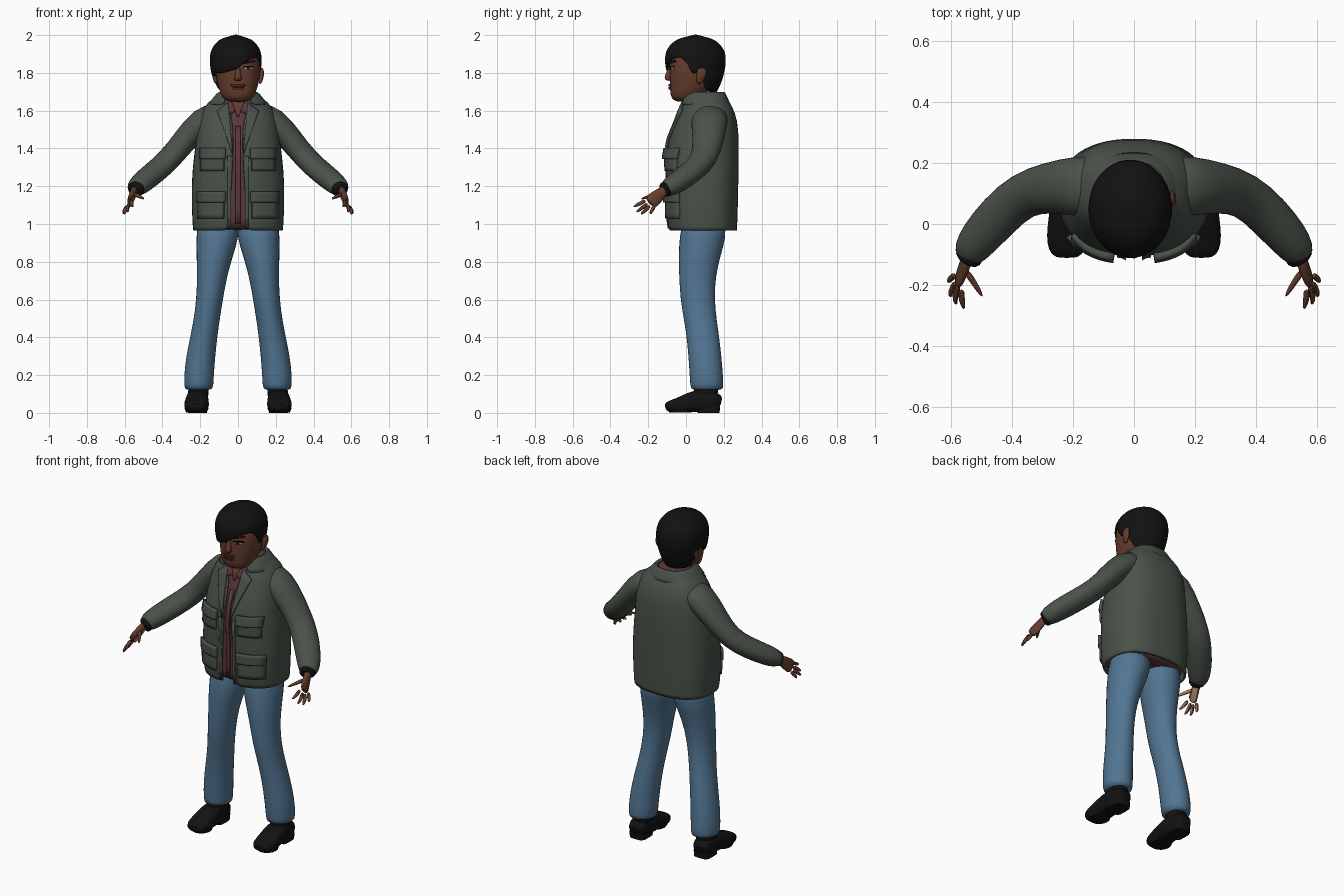
import bpy, bmesh, math
from mathutils import Vector

if "Cube" in bpy.data.objects:
    bpy.data.objects.remove(bpy.data.objects["Cube"], do_unlink=True)


def material(name, r, g, b):
    m = bpy.data.materials.new(name)
    m.use_nodes = True
    m.diffuse_color = (r, g, b, 1)
    bsdf = m.node_tree.nodes["Principled BSDF"]
    bsdf.inputs["Base Color"].default_value = (r, g, b, 1)
    bsdf.inputs["Roughness"].default_value = 0.9
    return m


JACKET = material("olive grey cloth", .068, .085, .067)
SHIRT = material("dusty red cloth", .105, .038, .047)
DENIM = material("blue denim", .085, .18, .29)
SKIN = material("brown skin", .13, .046, .025)
PALM = material("light palm", .42, .23, .13)
LIP = material("dark lip", .075, .025, .017)
BLACK = material("black", .006, .006, .006)
EYE = material("eye white", .3, .27, .25)


def finish(name, verts, faces, mat, mirror=False, thick=0, subsurf=1, fix=True):
    """Make an object, with optional mirroring, smoothing and cloth thickness."""
    mesh = bpy.data.meshes.new(name)
    mesh.from_pydata(verts, [], faces)
    mesh.materials.append(mat)
    if fix:
        bm = bmesh.new()
        bm.from_mesh(mesh)
        bmesh.ops.recalc_face_normals(bm, faces=bm.faces)
        bm.to_mesh(mesh)
        bm.free()
    ob = bpy.data.objects.new(name, mesh)
    bpy.context.collection.objects.link(ob)
    if mirror:
        ob.modifiers.new("Mirror", 'MIRROR').use_mirror_merge = False
    if subsurf:
        ob.modifiers.new("Smooth", 'SUBSURF').levels = subsurf
        ob.modifiers["Smooth"].render_levels = subsurf
    if thick:
        s = ob.modifiers.new("Thickness", 'SOLIDIFY')
        s.thickness, s.offset = thick, -1
    bpy.ops.object.select_all(action='DESELECT')
    ob.select_set(True)
    bpy.context.view_layer.objects.active = ob
    bpy.ops.object.shade_smooth_by_angle(angle=math.radians(60))
    return ob


def power(c, e):
    return math.copysign(abs(c) ** (2 / e), c)


def loft(name, sections, mat, ref=None, n=16, e=2, **kw):
    """Skin over sections (x, y, z, ru, rv): flat rings, or rings across the path if ref is set."""
    pts = [Vector(s[:3]) for s in sections]
    verts = []
    for i, s in enumerate(sections):
        u, v = Vector((1, 0, 0)), Vector((0, 1, 0))
        if ref:
            t = (pts[min(i + 1, len(pts) - 1)] - pts[max(i - 1, 0)]).normalized()
            u = (Vector(ref) - t * t.dot(Vector(ref))).normalized()
            v = t.cross(u)
        for k in range(n):
            a = math.tau * k / n
            verts.append(pts[i] + u * s[3] * power(math.cos(a), e) + v * s[4] * power(math.sin(a), e))
    m = len(sections)
    faces = [(j * n + k, j * n + (k + 1) % n, (j + 1) * n + (k + 1) % n, (j + 1) * n + k)
             for j in range(m - 1) for k in range(n)]
    faces += [tuple(range(n)), tuple(range((m - 1) * n, m * n))]
    return finish(name, verts, faces, mat, **kw)


E = 2.5


def wrap(name, profile, mat, n=28, **kw):
    """Garment shell open at the front; profile rows are (z, y, rx, ry, half gap)."""
    verts = []
    for z, y, rx, ry, gap in profile:
        a = math.acos((gap / rx) ** (E / 2))
        for k in range(n + 1):
            t = -a + (math.pi + 2 * a) * k / n
            verts.append((rx * power(math.cos(t), E), y + ry * power(math.sin(t), E), z))
    w = n + 1
    faces = [(j * w + k, j * w + k + 1, (j + 1) * w + k + 1, (j + 1) * w + k)
             for j in range(len(profile) - 1) for k in range(n)]
    return finish(name, verts, faces, mat, fix=False, **kw)


def front_y(profile, x, z, e):
    """Depth of the front surface of a profile at x, z."""
    for p, q in zip(profile, profile[1:]):
        if z <= q[0]:
            break
    f = max(0, min(1, (z - p[0]) / (q[0] - p[0])))
    y, rx, ry = (p[i] + (q[i] - p[i]) * f for i in (1, 2, 3))
    return y - ry * max(0, 1 - min(1, abs(x) / rx) ** e) ** (1 / e)


def patch(name, profile, corners, mat, lift, thick, e=E, n=6, mirror=True):
    """Plate that follows a front surface; corners are four (x, z) points."""
    a, b, c, d = (Vector(p) for p in corners)
    verts = []
    for j in range(n + 1):
        for k in range(n + 1):
            p = a.lerp(b, k / n).lerp(d.lerp(c, k / n), j / n)
            verts.append((p.x, front_y(profile, p.x, p.y, e) - lift, p.y))
    w = n + 1
    faces = [(j * w + k, j * w + k + 1, (j + 1) * w + k + 1, (j + 1) * w + k)
             for j in range(n) for k in range(n)]
    ob = finish(name, verts, faces, mat, mirror=mirror, subsurf=0, fix=False)
    if ob.data.polygons[0].normal.y > 0:
        ob.data.flip_normals()
    s = ob.modifiers.new("Thickness", 'SOLIDIFY')
    s.thickness, s.offset = thick, -1
    return ob


def box(x0, x1, z0, z1):
    return (x0, z0), (x1, z0), (x1, z1), (x0, z1)


# Jacket body, with the shirt inside it
body = [(.965, .09, .238, .18, .05), (1.0, .085, .243, .188, .047), (1.2, .088, .25, .19, .036),
        (1.35, .085, .236, .195, .027), (1.45, .094, .222, .187, .025), (1.55, .11, .212, .163, .03),
        (1.62, .11, .185, .138, .05), (1.665, .105, .135, .112, .065), (1.69, .1, .1, .095, .07)]
wrap("jacket_body", body, JACKET, thick=.012)
wrap("jacket_collar", [(1.635, .1, .158, .136, .075), (1.675, .1, .128, .118, .068),
                       (1.705, .1, .1, .104, .065), (1.69, .1, .088, .09, .065)], JACKET, thick=.008)
loft("shirt", [(0, y, z, rx * .92, ry * .92) for z, y, rx, ry, g in body], SHIRT, n=24, e=E)
patch("shirt_placket", body, box(-.012, .012, 1.0, 1.52), SHIRT, -.006, .008, mirror=False)
patch("shirt_collar", body, ((.012, 1.6), (.055, 1.58), (.075, 1.67), (.05, 1.68)), SHIRT, .004, .012)
patch("bare_chest", body, ((-.004, 1.57), (.004, 1.57), (.045, 1.68), (-.045, 1.68)), SKIN, -.004, .008,
      mirror=False)
patch("lapel", body, ((.026, 1.36), (.075, 1.5), (.112, 1.6), (.052, 1.645)), JACKET, .012, .014)
patch("jacket_front_edge", body, box(.037, .055, .975, 1.36), JACKET, .004, .012)

# Pockets and their flaps
for label, z0, z1, x1 in (("chest", 1.28, 1.39, .2), ("lower", 1.03, 1.16, .215)):
    patch(label + "_pocket", body, box(.075, x1, z0, z1), JACKET, .012, .02)
    patch(label + "_pocket_flap", body, box(.068, x1 + .006, z1 - .045, z1 + .012), JACKET, .022, .024)

# Sleeves with dark cuffs
loft("sleeve", [(.1, .125, 1.575, .075, .1), (.19, .125, 1.55, .078, .1), (.285, .118, 1.44, .066, .085),
                (.365, .098, 1.34, .062, .076), (.44, .03, 1.275, .06, .075), (.51, -.05, 1.218, .058, .068),
                (.538, -.092, 1.192, .05, .057), (.544, -.112, 1.18, .036, .042)],
     JACKET, ref=(0, 0, 1), mirror=True)
loft("dark_cuff", [(.53, -.085, 1.195, .045, .05), (.545, -.118, 1.18, .043, .047),
                   (.548, -.122, 1.178, .03, .03)], BLACK, ref=(0, 0, 1), mirror=True)

# Hands: palm, four fingers and thumb, lighter on the inner side
hand = [loft("palm", [(.545, -.1, 1.19, .02, .025), (.552, -.13, 1.165, .02, .03),
                      (.566, -.165, 1.135, .018, .042), (.578, -.195, 1.105, .013, .042)],
             SKIN, ref=(1, 0, 0), n=10, mirror=True)]
fingers = {"index": ((.565, -.212, 1.125), (.565, -.25, 1.105), (.556, -.28, 1.09)),
           "middle": ((.575, -.2, 1.11), (.588, -.24, 1.08), (.582, -.265, 1.062)),
           "ring": ((.582, -.188, 1.1), (.6, -.22, 1.068), (.602, -.24, 1.05)),
           "little": ((.585, -.165, 1.098), (.604, -.182, 1.07), (.608, -.19, 1.052)),
           "thumb": ((.553, -.15, 1.16), (.522, -.195, 1.145), (.495, -.24, 1.132))}
for label, path in fingers.items():
    hand.append(loft(label + "_finger", [(*p, r, r) for p, r in zip(path, (.014, .012, .006))],
                     SKIN, ref=(1, 0, 0), n=6, mirror=True))
for ob in hand:
    ob.data.materials.append(PALM)
    for f in ob.data.polygons:
        if f.normal.x < -.3 and f.normal.z < .1 and f.normal.y > -.2:
            f.material_index = 1

# Trousers
loft("trouser_leg", [(.105, .095, 1.03, .113, .12), (.108, .09, .93, .115, .125), (.122, .072, .84, .1, .115),
                     (.138, .06, .72, .08, .098), (.15, .06, .6, .072, .092), (.168, .078, .48, .07, .088),
                     (.187, .094, .37, .075, .088), (.205, .105, .24, .081, .09), (.208, .111, .14, .079, .09),
                     (.208, .111, .118, .074, .086)], DENIM, mirror=True)

# Shoes
loft("shoe", [(.215, .185, .045, .038, .034), (.215, .16, .058, .055, .056), (.215, .08, .066, .06, .064),
              (.217, .02, .056, .063, .054), (.22, -.04, .042, .068, .038), (.22, -.085, .036, .062, .03),
              (.22, -.112, .03, .04, .02)], BLACK, ref=(1, 0, 0), e=2.8, mirror=True)
loft("shoe_ankle", [(.212, .1, .05, .055, .065), (.21, .105, .12, .057, .068), (.208, .11, .16, .05, .06)],
     BLACK, mirror=True)
loft("shoe_heel", [(.215, .12, 0, .05, .058), (.215, .12, .035, .053, .06)], BLACK, e=4, mirror=True, subsurf=0)
loft("shoe_sole", [(.22, -.03, .003, .055, .06), (.22, -.035, .025, .064, .07)], BLACK, mirror=True, subsurf=0)

# Head and neck
head = [(1.645, -.005, .05, .045), (1.665, .0, .082, .08), (1.7, .015, .097, .1), (1.75, .035, .112, .122),
        (1.8, .042, .12, .13), (1.85, .045, .121, .136), (1.92, .045, .11, .122), (1.97, .045, .06, .065)]
loft("head", [(0, y, z, rx, ry) for z, y, rx, ry in head], SKIN, n=20, e=2.3)
loft("neck", [(0, .07, 1.56, .075, .075), (0, .06, 1.63, .066, .07), (0, .06, 1.72, .068, .075)], SKIN)
loft("nose", [(0, -.08, 1.838, .011, .012), (0, -.09, 1.80, .014, .017), (0, -.097, 1.772, .022, .021),
              (0, -.09, 1.757, .018, .014)], SKIN, n=10)
loft("ear", [(.116, .068, 1.74, .008, .014), (.124, .078, 1.77, .012, .024), (.128, .084, 1.805, .013, .03),
             (.122, .084, 1.83, .008, .018)], SKIN, n=10, mirror=True)

# Painted face details
patch("eye_white", head, ((.03, 1.818), (.08, 1.82), (.078, 1.832), (.034, 1.83)), EYE, .002, .004, e=2.3)
patch("iris", head, box(.048, .062, 1.818, 1.833), BLACK, .004, .004, e=2.3)
patch("upper_lid", head, ((.026, 1.828), (.086, 1.828), (.08, 1.836), (.036, 1.836)), BLACK, .004, .005, e=2.3)
patch("eyebrow", head, ((.022, 1.846), (.09, 1.858), (.085, 1.868), (.024, 1.858)), BLACK, .003, .006, e=2.3)
patch("upper_lip", head, box(-.036, .036, 1.728, 1.741), LIP, .007, .009, e=2.3, mirror=False)
patch("lower_lip", head, box(-.03, .03, 1.712, 1.724), LIP, .006, .009, e=2.3, mirror=False)

# Hair: a cap whose lower edge follows the fringe, ears and nape (angle from front, height)
edge = [(-180, 1.695), (-125, 1.7), (-112, 1.73), (-100, 1.83), (-88, 1.82), (-78, 1.77), (-60, 1.80),
        (-30, 1.80), (0, 1.818), (15, 1.845), (35, 1.875), (60, 1.885), (76, 1.85), (84, 1.78),
        (96, 1.82), (112, 1.73), (125, 1.7), (180, 1.695)]
bulge = [(1.69, .66), (1.73, .80), (1.79, .93), (1.86, 1.0), (1.91, .97), (1.95, .82), (1.98, .58), (2.003, .02)]


def interp(table, x):
    for (x0, y0), (x1, y1) in zip(table, table[1:]):
        if x <= x1:
            return y0 + (y1 - y0) * (x - x0) / (x1 - x0)
    return table[-1][1]


N, ROWS = 48, 12
hair = []
for j in range(ROWS + 1):
    for k in range(N):
        deg = -180 + 360 * k / N
        low = interp(edge, deg)
        z = low + (2.003 - low) * math.sin(j / ROWS * math.pi / 2)
        r, a = interp(bulge, z), math.radians(deg)
        hair.append((-.012 + .139 * r * math.sin(a), .05 - .163 * r * math.cos(a), z))
quads = [(j * N + k, j * N + (k + 1) % N, (j + 1) * N + (k + 1) % N, (j + 1) * N + k)
         for j in range(ROWS) for k in range(N)]
quads.append(tuple(range(ROWS * N, ROWS * N + N)))
finish("hair", hair, quads, BLACK, thick=.014)
